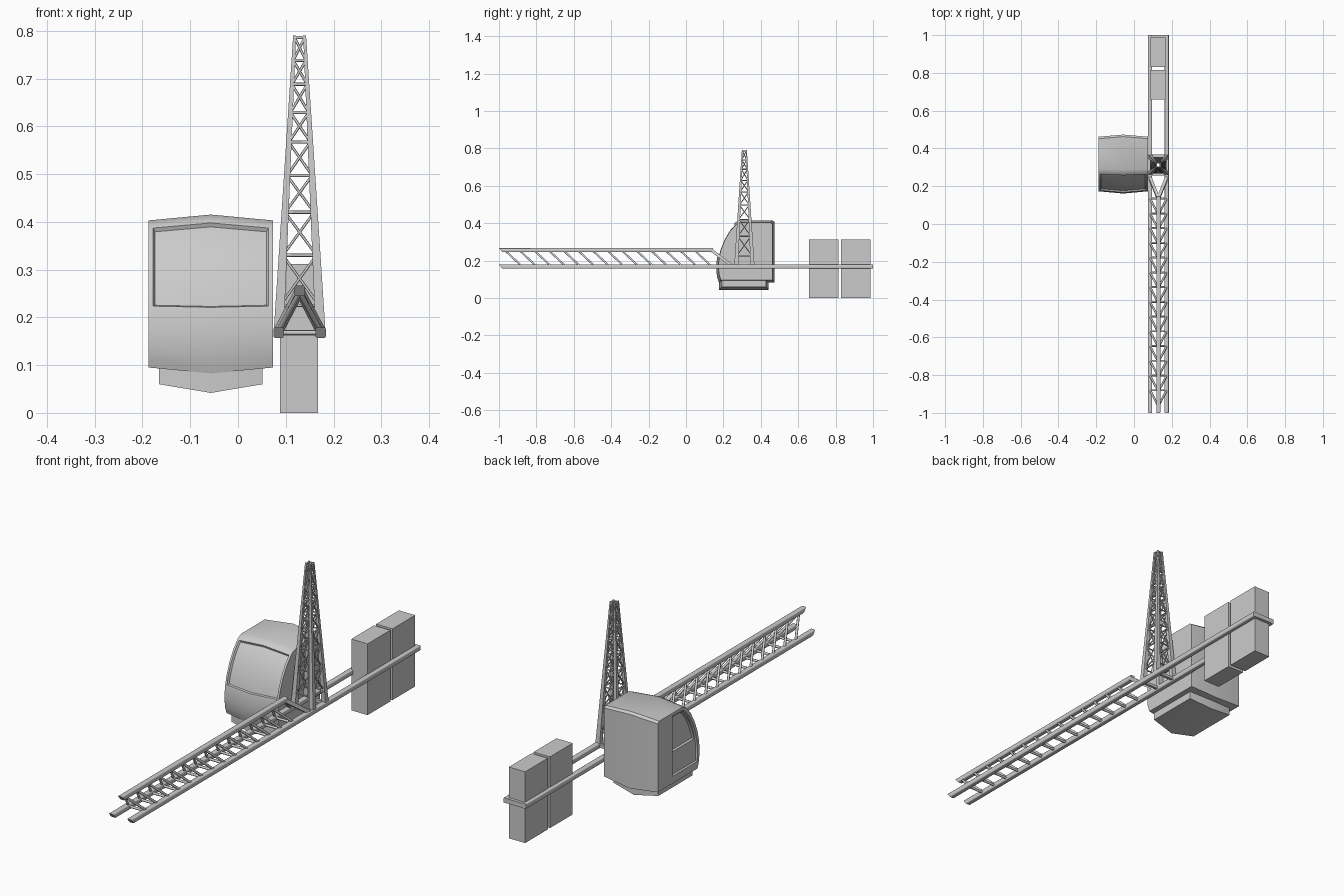
import bpy, bmesh, math
from mathutils import Vector, Matrix

if "Cube" in bpy.data.objects:
    bpy.data.objects.remove(bpy.data.objects["Cube"])

grey = bpy.data.materials.new("light_grey")
grey.use_nodes = True
grey.diffuse_color = (0.6, 0.6, 0.6, 1)
grey.node_tree.nodes["Principled BSDF"].inputs["Base Color"].default_value = (0.6, 0.6, 0.6, 1)

CX = 0.129        # centre line of the jib and mast
RAIL_X = 0.044    # rail offset from that line
RAIL_Z = 0.168
CHORD_Z = 0.256
MAST_Y = 0.312


def finish(bm, name, angle=35):
    bmesh.ops.recalc_face_normals(bm, faces=bm.faces)
    mesh = bpy.data.meshes.new(name)
    bm.to_mesh(mesh)
    bm.free()
    ob = bpy.data.objects.new(name, mesh)
    bpy.context.collection.objects.link(ob)
    mesh.materials.append(grey)
    bpy.ops.object.select_all(action='DESELECT')
    ob.select_set(True)
    bpy.context.view_layer.objects.active = ob
    bpy.ops.object.shade_smooth_by_angle(angle=math.radians(angle))
    return ob


def beam(bm, a, b, w, w_end=None, sides=4):
    """Bar between two points; w is its width across flats."""
    a, b = Vector(a), Vector(b)
    z = (b - a).normalized()
    ref = Vector((1, 0, 0)) if abs(z.x) < 0.9 else Vector((0, 0, 1))
    y = z.cross(ref).normalized()
    x = y.cross(z)
    rot = Matrix((x, y, z)).transposed().to_4x4()
    grow = 0.5 / math.cos(math.pi / sides)
    bmesh.ops.create_cone(
        bm, cap_ends=True, segments=sides, radius1=w * grow,
        radius2=(w_end or w) * grow, depth=(b - a).length,
        matrix=Matrix.Translation((a + b) / 2) @ rot @ Matrix.Rotation(math.pi / sides, 4, 'Z'))


def box(name, lo, hi):
    lo, hi = Vector(lo), Vector(hi)
    bm = bmesh.new()
    bmesh.ops.create_cube(bm, size=1, matrix=Matrix.Translation((lo + hi) / 2)
                          @ Matrix.Diagonal((hi - lo).to_4d()))
    return finish(bm, name)


def long_bar(name, x, z, y_end):
    """Lengthwise bar with rounded edges and a slanted front tip."""
    bm = bmesh.new()
    beam(bm, (x, -1, z), (x, y_end, z), 0.022)
    for v in bm.verts:
        if v.co.y < -0.9 and v.co.z < z:
            v.co.y += 0.018
    edges = [e for e in bm.edges if abs(e.verts[0].co.y - e.verts[1].co.y) > 0.5]
    bmesh.ops.bevel(bm, geom=edges, offset=0.004, segments=2, affect='EDGES', profile=0.5)
    return finish(bm, name, 50)


# Rails, top chord and rear bar
long_bar("left_rail", CX + RAIL_X, RAIL_Z, 1)
long_bar("right_rail", CX - RAIL_X, RAIL_Z, 1)
long_bar("jib_top_chord", CX, CHORD_Z, 0.145)
box("rear_crossbar", (CX - RAIL_X, 0.985, 0.158), (CX + RAIL_X, 1, 0.178))

# Jib lattice: rungs below, slanted struts up to the chord
bm = bmesh.new()
for i in range(14):
    y = -0.965 + i * 0.078
    foot = y + 0.085
    beam(bm, (CX - RAIL_X, foot, RAIL_Z), (CX + RAIL_X, foot, RAIL_Z), 0.01, sides=8)
    for s in (-1, 1):
        beam(bm, (CX, y, CHORD_Z - 0.004), (CX + s * RAIL_X, foot, RAIL_Z + 0.004), 0.01, sides=8)
finish(bm, "jib_lattice", 50)

# Forked end of the chord
bm = bmesh.new()
for s in (-1, 1):
    beam(bm, (CX, 0.135, CHORD_Z), (CX + s * RAIL_X, 0.245, RAIL_Z + 0.004), 0.016)
beam(bm, (CX - RAIL_X, MAST_Y - 0.05, RAIL_Z), (CX + RAIL_X, MAST_Y - 0.05, RAIL_Z), 0.012)
beam(bm, (CX - RAIL_X, MAST_Y + 0.05, RAIL_Z), (CX + RAIL_X, MAST_Y + 0.05, RAIL_Z), 0.012)
finish(bm, "jib_fork")

# Mast: four tapered legs
FOOT, TOP = 0.165, 0.79


def mast_point(sx, sy, z):
    t = (z - FOOT) / (TOP - FOOT)
    h = 0.044 + t * (0.0105 - 0.044)
    return Vector((CX + sx * h, MAST_Y + sy * h, z))


corners = [(-1, -1), (1, -1), (1, 1), (-1, 1)]
bm = bmesh.new()
for c in corners:
    beam(bm, mast_point(*c, FOOT), mast_point(*c, TOP), 0.021, 0.006)
finish(bm, "mast_legs")

# Mast: crossed braces and rings on all four faces
levels = [0.18, 0.225, 0.33, 0.42, 0.497, 0.567, 0.629, 0.688, 0.738, 0.786]
bm = bmesh.new()
for k, c in enumerate(corners):
    d = corners[(k + 1) % 4]
    for z in levels[1:]:
        beam(bm, mast_point(*c, z), mast_point(*d, z), 0.006, sides=6)
    for z0, z1 in zip(levels[1:], levels[2:]):
        beam(bm, mast_point(*c, z0), mast_point(*d, z1), 0.005, sides=6)
        beam(bm, mast_point(*d, z0), mast_point(*c, z1), 0.005, sides=6)
finish(bm, "mast_braces", 65)

# Counterweights
for name, y0 in (("front_counterweight", 0.658), ("rear_counterweight", 0.83)):
    box(name, (0.088, y0, 0), (0.167, y0 + 0.157, 0.312))


# Cabin: a side profile, swelling a little at the middle
def swollen(profile, x0, x1, centre, swell):
    bm = bmesh.new()
    rings = []
    for x, k in ((x0, 1), ((x0 + x1) / 2, swell), (x1, 1)):
        rings.append([bm.verts.new((x, centre[0] + (y - centre[0]) * k,
                                    centre[1] + (z - centre[1]) * k)) for y, z in profile])
    n = len(profile)
    for a, b in zip(rings, rings[1:]):
        for i in range(n):
            j = (i + 1) % n
            bm.faces.new((a[i], a[j], b[j], b[i]))
    cap = bm.faces.new(rings[0])
    bm.faces.new(rings[-1])
    bmesh.ops.recalc_face_normals(bm, faces=bm.faces)
    return bm, cap


def split(bm, face, co, no):
    """Cut one face by a plane; return the piece on the normal's side."""
    geom = [face] + list(face.edges) + list(face.verts)
    cut = bmesh.ops.bisect_plane(bm, geom=geom, plane_co=co, plane_no=no)
    pieces = [f for f in cut["geom"] if isinstance(f, bmesh.types.BMFace)]
    return max(pieces, key=lambda f: (f.calc_center_median() - Vector(co)).dot(Vector(no)))


def recess(bm, faces, frame, depth):
    bmesh.ops.inset_region(bm, faces=faces, thickness=frame, use_even_offset=True)
    bmesh.ops.inset_region(bm, faces=faces, thickness=0.004, depth=-depth, use_even_offset=True)


profile = [(0.462, 0.095), (0.462, 0.395), (0.452, 0.403), (0.29, 0.403), (0.268, 0.393),
           (0.235, 0.356), (0.208, 0.31), (0.188, 0.26), (0.177, 0.215), (0.173, 0.17),
           (0.177, 0.125), (0.187, 0.095)]
bm, side = swollen(profile, -0.187, 0.073, (0.32, 0.25), 1.08)

# Windscreen
screen = [f for f in bm.faces if f != side and f.normal.y < -0.5 and abs(f.normal.x) < 0.9
          and 0.21 < f.calc_center_median().z < 0.4]
recess(bm, screen, 0.009, 0.008)

# Door on the outer side, with a sunken pane in its upper part
door = split(bm, side, (-0.187, 0.375, 0.25), (0, -1, 0))
door = split(bm, door, (-0.187, 0.3, 0.112), (0, 0, 1))
recess(bm, [door], 0.014, 0.006)
pane = split(bm, door, (-0.187, 0.3, 0.225), (0, 0, 1))
recess(bm, [pane], 0.004, 0.008)
finish(bm, "cabin", 32)

# Cabin underside
bm, _ = swollen([(0.427, 0.06), (0.427, 0.13), (0.192, 0.13), (0.192, 0.06)],
                -0.165, 0.051, (0.31, 0.2), 1.13)
finish(bm, "cabin_base", 20)
